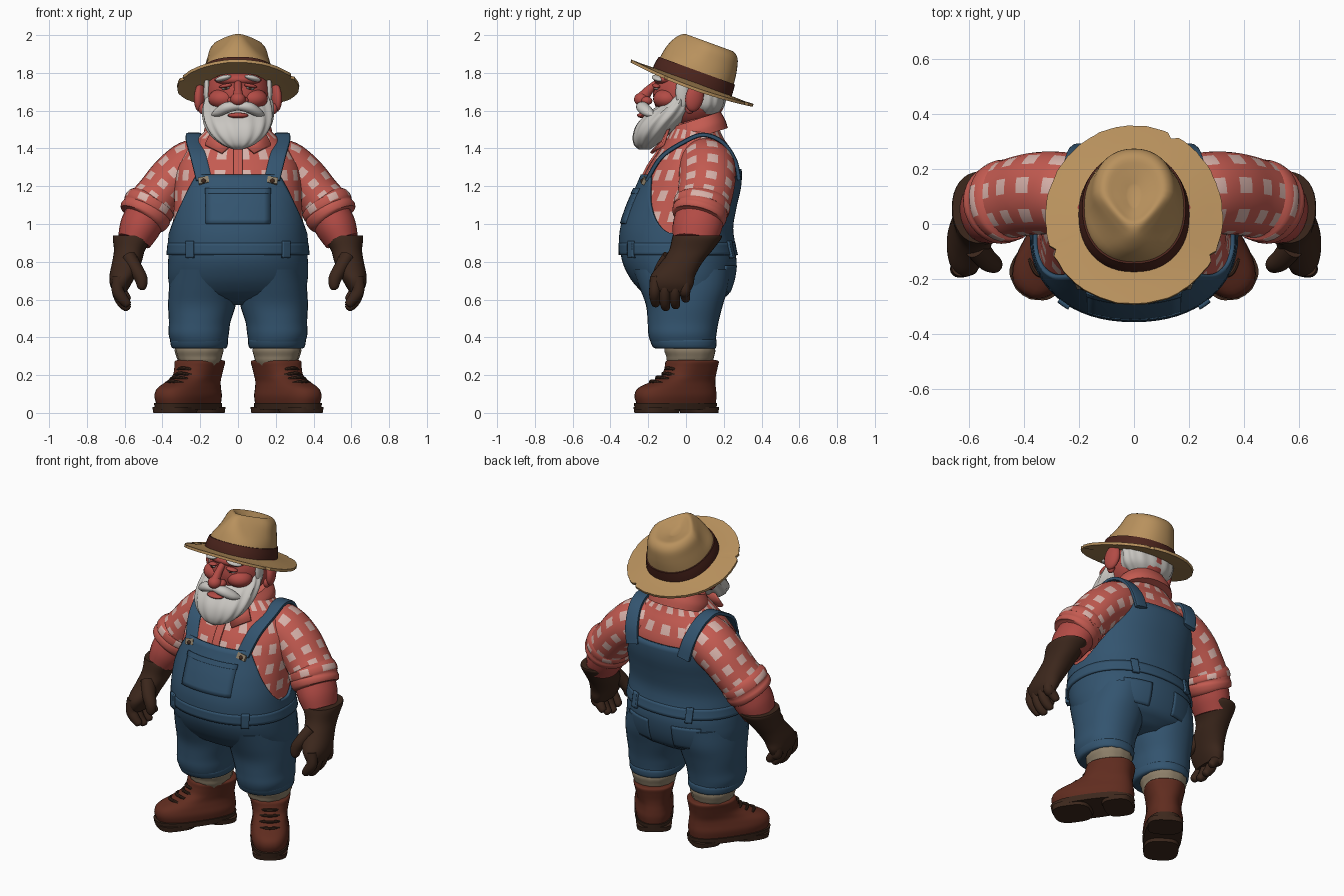
import bpy, bmesh, random
from math import sin, cos, pi, asin, radians
from mathutils import Vector, Matrix, Euler

random.seed(4)
if "Cube" in bpy.data.objects:
    bpy.data.objects.remove(bpy.data.objects["Cube"])


def material(name, code):
    srgb = [int(code[i:i + 2], 16) / 255 for i in (0, 2, 4)]
    col = [c / 12.92 if c < 0.04 else ((c + 0.055) / 1.055) ** 2.4 for c in srgb] + [1]
    m = bpy.data.materials.new(name)
    m.use_nodes = True
    m.diffuse_color = col
    m.node_tree.nodes["Principled BSDF"].inputs["Base Color"].default_value = col
    return m


denim, shirt = material("denim_blue", "33546F"), material("shirt_red", "C45B51")
spot, skin = material("spot_pink", "D8B2AA"), material("ruddy_skin", "B24B45")
hair, straw = material("white_hair", "C9C6C1"), material("straw", "B8915D")
band, dark = material("band_brown", "4B241C"), material("dark_leather", "3C271C")
boot, sock = material("boot_leather", "602C1F"), material("sock_wool", "8E806A")


def finish(name, bm, mats, mirror=False, thick=0):
    bmesh.ops.recalc_face_normals(bm, faces=bm.faces)
    me = bpy.data.meshes.new(name)
    bm.to_mesh(me)
    bm.free()
    ob = bpy.data.objects.new(name, me)
    bpy.context.collection.objects.link(ob)
    for m in mats:
        me.materials.append(m)
    bpy.ops.object.select_all(action='DESELECT')
    ob.select_set(True)
    bpy.context.view_layer.objects.active = ob
    bpy.ops.object.shade_smooth_by_angle(angle=radians(40))
    if thick:
        mod = ob.modifiers.new("Thickness", 'SOLIDIFY')
        mod.thickness, mod.offset = thick, 0
    if mirror:
        ob.modifiers.new("Mirror", 'MIRROR')


def build(name, rows, mats, paint=None, closed=True, cap=True, mirror=False, thick=0, place=Matrix()):
    """Skin a grid of points, row by row."""
    bm = bmesh.new()
    vs = [[bm.verts.new(place @ Vector(p)) for p in r] for r in rows]
    n = len(vs[0])
    for i in range(len(vs) - 1):
        for j in range(n if closed else n - 1):
            k = (j + 1) % n
            f = bm.faces.new((vs[i][j], vs[i][k], vs[i + 1][k], vs[i + 1][j]))
            f.material_index = paint(i, j) if paint else 0
    if closed and cap:
        bm.faces.new(vs[0])
        bm.faces.new(vs[-1])
    finish(name, bm, mats, mirror, thick)


def blend(keys, i, t):
    """Smooth curve through key tuples."""
    k = [keys[max(0, min(len(keys) - 1, i + d))] for d in (-1, 0, 1, 2)]
    return [b + 0.5 * t * (c - a + t * (2*a - 5*b + 4*c - d + t * (3*(b - c) + d - a))) for a, b, c, d in zip(*k)]


def spline(keys, steps):
    return [blend(keys, i, s / steps) for i in range(len(keys) - 1) for s in range(steps)] + [list(keys[-1])]


def power(v, e):
    return (1 if v > 0 else -1) * abs(v) ** (2 / e)


def point(key, a, off=0, e=2.2, ripple=0):
    """Point of a level ring (z, centre x, half width, front y, back y); angle 0 faces the front."""
    z, cx, rx, yf, yb = key
    k = 1 + ripple * cos(13 * a + 14 * z)
    return (cx + (rx + off) * k * power(sin(a), e), (yf + yb) / 2 - ((yb - yf) / 2 + off) * k * power(cos(a), e), z)


def loft(name, keys, mat, n=32, steps=4, e=2.2, ripple=0, **kw):
    rows = [[point(k, 2 * pi * j / n, 0, e, ripple) for j in range(n)] for k in spline(keys, steps)]
    build(name, rows, [mat], **kw)


def tube(name, keys, mats, n=16, steps=5, e=2, ref=(0, 1, 0), **kw):
    """Sweep along (x, y, z, radius across, radius along ref)."""
    ks, rows = spline(keys, steps), []
    for i, k in enumerate(ks):
        t = (Vector(ks[min(i + 1, len(ks) - 1)][:3]) - Vector(ks[max(i - 1, 0)][:3])).normalized()
        u = Vector(ref)
        u = (u - t * u.dot(t)).normalized()
        v = t.cross(u)
        rows.append([Vector(k[:3]) + v * k[3] * power(cos(2*pi*j/n), e) + u * k[4] * power(sin(2*pi*j/n), e)
                     for j in range(n)])
    build(name, rows, mats, **kw)


def solid(name, mat, loc, size, rot=(0, 0, 0), mirror=False, cube=False):
    bm = bmesh.new()
    m = Matrix.LocRotScale(Vector(loc), Euler([radians(r) for r in rot]), Vector(size))
    if cube:
        bmesh.ops.create_cube(bm, size=2, matrix=m)
    else:
        bmesh.ops.create_uvsphere(bm, u_segments=24, v_segments=14, radius=1, matrix=m)
    finish(name, bm, [mat], mirror)


# Body profile shared by shirt and overalls
BODY = [(.57, 0, .13, -.08, .13), (.62, 0, .325, -.2, .21), (.7, 0, .358, -.278, .245), (.8, 0, .36, -.327, .258),
        (.88, 0, .353, -.335, .243), (.98, 0, .345, -.328, .23), (1.1, 0, .34, -.29, .25), (1.2, 0, .338, -.245, .272),
        (1.3, 0, .325, -.2, .273), (1.4, 0, .27, -.135, .235), (1.47, 0, .2, -.09, .19), (1.54, 0, .13, -.06, .17)]


def body(z):
    i = max(k for k in range(len(BODY) - 1) if BODY[k][0] <= z + 1e-6)
    return [z] + blend(BODY, i, (z - BODY[i][0]) / (BODY[i + 1][0] - BODY[i][0]))[1:]


def body_rings(z0, z1, count, n, off):
    zs = [z0 + (z1 - z0) * i / count for i in range(count + 1)]
    return [[point(body(z), 2 * pi * j / n, off) for j in range(n)] for z in zs]


def patch(name, x0, x1, z0, z1, off, mat=denim, back=False, mirror=False, thick=.02):
    """Plate that follows the body surface."""
    rows = []
    for i in range(9):
        k = body(z0 + (z1 - z0) * i / 8)
        angles = [asin(power((x0 + (x1 - x0) * j / 10) / k[2], 1.82)) for j in range(11)]
        rows.append([point(k, pi - a if back else a, off) for a in angles])
    build(name, rows, [mat], closed=False, mirror=mirror, thick=thick)


def checks(i, j):
    return int(i % 4 < 2 and j % 4 < 2)


# Shirt
build("shirt_body", body_rings(.9, 1.535, 23, 72, 0), [shirt, spot], checks)
tube("sleeves", [(.15, .09, 1.33, .13, .14), (.25, .11, 1.3, .142, .15), (.345, .112, 1.235, .13, .15),
                 (.42, .1, 1.15, .124, .146), (.487, .08, 1.07, .128, .142)],
     [shirt, spot], n=32, paint=checks, mirror=True)
tube("rolled_cuffs", [(.45, .092, 1.13, .115, .135), (.462, .088, 1.11, .136, .15), (.475, .08, 1.085, .14, .15),
                      (.482, .077, 1.072, .134, .144), (.49, .072, 1.055, .14, .147), (.502, .065, 1.03, .132, .14),
                      (.508, .062, 1.02, .11, .12)],
     [shirt, spot], n=32, steps=3, mirror=True, paint=lambda i, j: int(i in (3, 4, 5, 6) and j % 5 < 2))
patch("button_placket", -.022, .022, 1.24, 1.43, .006, shirt, thick=.012)
loft("collar_band", [(-.045, 0, .18, -.155, .15), (0, 0, .178, -.15, .15), (.05, 0, .15, -.13, .14)], shirt,
     place=Matrix.Translation((0, .065, 1.505)) @ Matrix.Rotation(radians(18), 4, 'X'))
build("collar_flaps", [[(.01, -.125, 1.44), (.13, -.09, 1.51)], [(.085, -.185, 1.375), (.175, -.12, 1.42)]],
      [shirt], closed=False, mirror=True, thick=.016)

# Overalls
build("overall_seat", body_rings(.57, .88, 16, 64, .01), [denim])


def bib_top(a):
    high = 1.26 if cos(a) > 0 else 1.29
    side = asin(min(1, abs(sin(a))))
    return .95 + (high - .95) * (1 - max(0, min(1, (side - .64) / .85))) ** 1.4


N = 120
build("overall_bib", [[point(body(.85 + (bib_top(2*pi*j/N) - .85) * i / 14), 2*pi*j/N, .012) for j in range(N)]
                      for i in range(15)], [denim], cap=False, thick=.016)
build("waistband", body_rings(.835, .9, 4, 64, .015), [denim], cap=False, thick=.014)
patch("bib_pocket", -.16, .16, 1, 1.185, .017)
patch("bib_pocket_hem", -.162, .162, 1.16, 1.188, .024, thick=.012)
patch("front_belt_loops", .22, .255, .82, .91, .024, mirror=True)
patch("back_belt_loops", .16, .195, .82, .91, .024, back=True, mirror=True)
patch("seat_pockets", .08, .24, .64, .78, .012, back=True, mirror=True, thick=.01)
loft("trouser_legs", [(.76, .172, .178, -.285, .235), (.66, .183, .182, -.245, .222), (.57, .191, .179, -.212, .195),
                      (.48, .203, .163, -.203, .172), (.42, .208, .16, -.2, .162), (.375, .206, .15, -.187, .156),
                      (.35, .205, .142, -.165, .152), (.34, .205, .12, -.14, .14)], denim, mirror=True)
loft("trouser_hems", [(.34, .205, .136, -.16, .152), (.35, .205, .148, -.176, .16), (.385, .206, .153, -.19, .162),
                      (.395, .206, .14, -.175, .15)], denim, steps=3, mirror=True)
tube("shoulder_straps", [(.18, -.205, 1.235, .012, .042), (.21, -.13, 1.355, .012, .042),
                         (.235, -.01, 1.435, .012, .04), (.235, .09, 1.472, .012, .04), (.222, .19, 1.435, .012, .04),
                         (.2, .258, 1.34, .012, .042), (.18, .28, 1.24, .012, .042)],
     [denim], e=5, ref=(1, 0, 0), mirror=True)
solid("strap_buckles", sock, (.182, -.222, 1.23), (.028, .01, .018), (-25, 10, 0), True, True)
solid("strap_buttons", dark, (.182, -.23, 1.227), (.013, .012, .013), mirror=True)

# Forearms and gloves
tube("forearms", [(.48, .08, 1.06, .11, .13), (.52, .058, .98, .108, .13), (.55, .045, .91, .09, .115)],
     [skin], n=24, mirror=True)
loft("glove_palms", [(.94, .56, .1, -.07, .19), (.92, .56, .103, -.075, .185), (.86, .575, .082, -.09, .14),
                     (.8, .588, .078, -.13, .09), (.73, .61, .07, -.185, .05), (.68, .622, .056, -.19, .04),
                     (.64, .625, .035, -.17, .02)], dark, mirror=True)
for i, label in enumerate(("index", "middle", "ring", "little")):
    y, lift = -.16 + .053 * i, (.02, 0, .01, .045)[i]
    tube(label + "_fingers", [(.63, y, .72, .034, .03), (.637, y - .005, .65, .032, .03),
                              (.615, y - .005, .59 + lift, .03, .028), (.585, y, .555 + lift, .022, .022),
                              (.578, y, .547 + lift, .008, .008)], [dark], mirror=True)
tube("glove_thumbs", [(.575, -.08, .82, .04, .05), (.54, -.125, .76, .037, .042), (.513, -.145, .71, .034, .034),
                      (.508, -.15, .665, .024, .024), (.508, -.15, .65, .008, .008)], [dark], mirror=True)

# Socks and boots
loft("socks", [(.24, .198, .09, -.08, .12), (.275, .203, .112, -.1, .14), (.3, .205, .12, -.105, .148),
               (.33, .205, .128, -.115, .155), (.36, .205, .12, -.11, .148)], sock, ripple=.02, mirror=True)
FOOT = Matrix.Translation((.19, .05, 0)) @ Matrix.Rotation(radians(35), 4, 'Z')
LEATHER = dict(mirror=True, place=FOOT)
loft("boot_uppers", [(.045, 0, .106, -.36, .11), (.09, 0, .113, -.372, .115), (.13, 0, .106, -.352, .112),
                     (.165, 0, .1, -.27, .108), (.2, 0, .104, -.195, .108), (.24, 0, .112, -.17, .114),
                     (.272, 0, .118, -.16, .118), (.28, 0, .1, -.14, .1)], boot, e=2.5, **LEATHER)
loft("boot_soles", [(.018, 0, .11, -.37, .114), (.052, 0, .114, -.377, .118)], dark, steps=1, e=2.5, **LEATHER)
loft("boot_heels", [(0, 0, .1, -.06, .11), (.03, 0, .104, -.07, .114)], dark, steps=1, e=3, **LEATHER)
loft("boot_treads", [(0, 0, .1, -.36, -.14), (.03, 0, .104, -.365, -.13)], dark, steps=1, e=3, **LEATHER)
for i in range(4):
    y, z = (-.282, -.242, -.202, -.182)[i], (.168, .19, .21, .237)[i]
    tube(f"boot_laces_{i + 1}", [(-.055, y + .03, z - .01, .008, .008), (0, y, z, .009, .009),
                                 (.055, y + .03, z - .01, .008, .008)], [dark], n=8, **LEATHER)

# Head
solid("head", skin, (0, .02, 1.685), (.172, .195, .18))
solid("neck", skin, (0, .06, 1.53), (.12, .12, .1))
solid("cheeks", skin, (.08, -.1, 1.662), (.078, .074, .055), (0, 0, 15), True)
solid("brow_ridge", skin, (0, -.11, 1.765), (.125, .06, .035))
solid("ears", skin, (.202, .045, 1.67), (.028, .05, .077), (-12, 0, 18), True)
solid("ear_lobes", skin, (.19, .02, 1.612), (.02, .025, .03), mirror=True)
tube("nose_bridge", [(0, -.14, 1.755, .02, .02), (0, -.195, 1.71, .024, .022), (0, -.23, 1.665, .035, .03)],
     [skin], ref=(1, 0, 0))
solid("nose_tip", skin, (0, -.235, 1.66), (.04, .04, .036))
solid("nostrils", skin, (.032, -.208, 1.652), (.025, .03, .023), mirror=True)
solid("eyes", hair, (.066, -.158, 1.718), (.022, .012, .007), (0, 8, 20), True)
solid("pupils", dark, (.064, -.169, 1.718), (.008, .004, .007), mirror=True)
solid("upper_eyelids", skin, (.066, -.157, 1.731), (.036, .02, .011), (0, 10, 20), True)
solid("eyebrows", hair, (.078, -.15, 1.772), (.046, .028, .015), (0, 14, 25), True)
loft("beard", [(1.395, 0, .025, -.25, -.19), (1.42, 0, .085, -.275, -.155), (1.47, 0, .145, -.28, -.095),
               (1.53, 0, .178, -.258, -.025), (1.59, 0, .187, -.2, .03), (1.64, 0, .182, -.125, .04),
               (1.68, 0, .168, -.08, .03)], hair, n=78, ripple=.028)
tube("moustache", [(0, -.228, 1.622, .02, .028), (.055, -.23, 1.618, .029, .034), (.105, -.2, 1.592, .024, .03),
                   (.138, -.17, 1.575, .006, .008)], [hair], mirror=True)
solid("lower_lip", skin, (0, -.225, 1.575), (.055, .034, .015))
solid("sideburns", hair, (.165, -.02, 1.7), (.017, .035, .085), mirror=True)
loft("back_hair", [(1.58, 0, .11, .03, .165), (1.62, 0, .16, .02, .2), (1.68, 0, .176, .03, .212),
                   (1.75, 0, .17, .03, .208)], hair, n=78, ripple=.025)

# Straw hat, tilted back
HAT = Matrix.Translation((0, .03, 1.742)) @ Matrix.Rotation(radians(-20), 4, 'X')
N = 96
fray = [random.uniform(-.002, .002) - (.016 if j in (17, 41, 78) else 0) for j in range(N)]


def brim_row(r, z, jag):
    return [((r + jag * fray[j]) * sin(2*pi*j/N), -(r * 1.07 + jag * fray[j]) * cos(2*pi*j/N),
             z + .012 * jag * cos(4*pi*j/N)) for j in range(N)]


build("hat_brim", [brim_row(.15, .02, 0), brim_row(.2, .012, 0), brim_row(.27, .004, .5), brim_row(.323, 0, 1),
                   brim_row(.322, -.016, 1), brim_row(.2, -.006, 0), brim_row(.15, -.004, 0)], [straw], place=HAT)
crown = [(0, 0, .196, -.215, .215), (.08, 0, .18, -.205, .21), (.15, 0, .162, -.19, .2), (.21, 0, .144, -.158, .182),
         (.237, 0, .112, -.12, .145), (.225, 0, .07, -.085, .095), (.205, 0, .02, -.04, .04)]


def pinch(x, y, z):
    return x * (1 - .55 * max(0, min(1, (z - .09) / .13)) * max(0, min(1, -y / .14))), y, z


build("hat_crown", [[pinch(*point(k, 2 * pi * j / 48)) for j in range(48)] for k in spline(crown, 4)],
      [straw], place=HAT)
loft("hat_band", [(.008, 0, .202, -.222, .222), (.04, 0, .197, -.22, .22), (.075, 0, .188, -.213, .217)],
     band, n=48, place=HAT)
